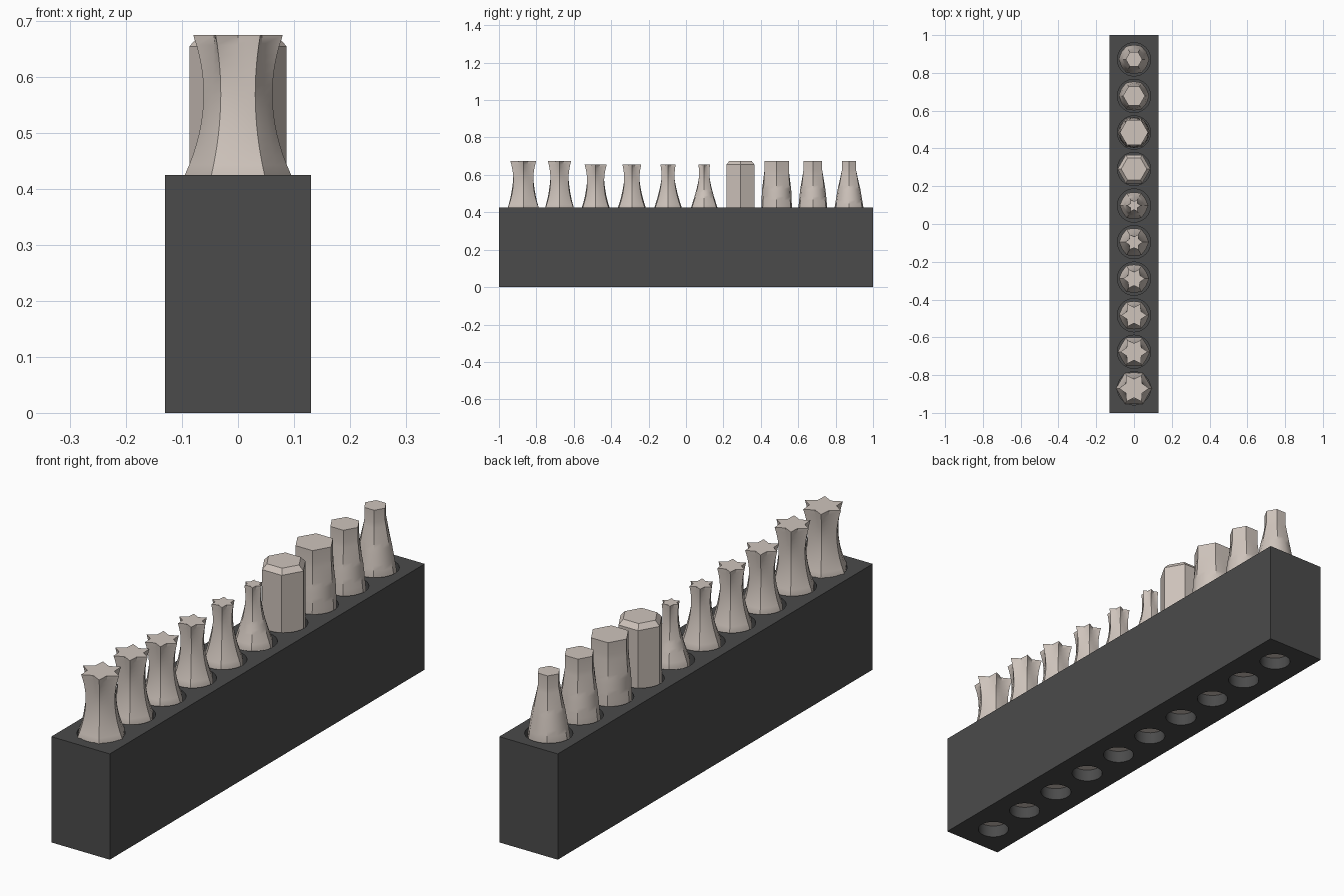
import bpy, bmesh, math

cube = bpy.data.objects.get("Cube")
if cube:
    bpy.data.objects.remove(cube, do_unlink=True)


def material(name, rgb):
    mat = bpy.data.materials.new(name)
    mat.use_nodes = True
    mat.diffuse_color = (*rgb, 1)
    mat.node_tree.nodes["Principled BSDF"].inputs["Base Color"].default_value = (*rgb, 1)
    return mat


DARK = material("dark grey plastic", (0.07, 0.07, 0.07))
STEEL = material("warm pale steel", (0.62, 0.55, 0.50))
DECK = 0.425          # top of the holder
FLOOR = 0.05          # where the bits rest inside it


def make_object(name, bm, mat):
    bmesh.ops.recalc_face_normals(bm, faces=bm.faces)
    mesh = bpy.data.meshes.new(name)
    bm.to_mesh(mesh)
    bm.free()
    mesh.materials.append(mat)
    ob = bpy.data.objects.new(name, mesh)
    bpy.context.collection.objects.link(ob)
    return ob


def loft(bm, y, rings, count):
    """Skin rings of (z, tip radius, valley radius), alternating tips and valleys."""
    previous = None
    for z, tip, valley in rings:
        ring = []
        for i in range(count):
            a = math.tau * i / count
            r = valley if i % 2 else tip
            ring.append(bm.verts.new((r * math.cos(a), y + r * math.sin(a), z)))
        if previous:
            for i in range(count):
                j = (i + 1) % count
                bm.faces.new((previous[i], previous[j], ring[j], ring[i]))
        else:
            bm.faces.new(ring[::-1])
        previous = ring
    bm.faces.new(previous)


def bezier(a, b, c, d, t):
    s = 1 - t
    return a * s**3 + 3 * b * s * s * t + 3 * c * s * t * t + d * t**3


def shank(base, flat):
    return [(FLOOR, base, base * flat)]


def star_rings(top, tip, base, flat):
    """Hexagonal foot, round waist, star-shaped tip."""
    rings = shank(base, flat)
    steps = 14
    for k in range(steps + 1):
        t = k / steps
        z = DECK + (top - DECK) * t
        rings.append((z, bezier(base, base * 0.6, tip * 0.63, tip, t),
                      bezier(base * flat, base * 0.6, tip * 0.63, tip * 0.62, t)))
    return rings


def hex_rings(top, tip, base, flat):
    """Round foot tapering into a short hexagonal prism."""
    rings = shank(base, flat)
    steps = 10
    for k in range(steps + 1):
        t = k / steps
        r = base + (tip - base) * t
        ratio = flat + (0.966 - flat) * min(1, t * 3)
        if t > 0.5:
            ratio = 0.966 - 0.1 * (t - 0.5) * 2
        rings.append((DECK + (top - 0.05 - DECK) * t, r, r * ratio))
    rings.append((top, tip, tip * 0.866))
    return rings


def chamfer_rings(top, tip, base, flat):
    """Straight hexagonal bar with a bevelled end."""
    return [(z, r, r * 0.866) for z, r in
            ((FLOOR, base), (DECK, base), (top - 0.02, base), (top, tip))]


# Bits from front to back: name, shape, top, tip radius, foot radius, foot flatness
BITS = [
    ("star_bit_1", star_rings, 0.675, 0.080, 0.095, 0.87),
    ("star_bit_2", star_rings, 0.675, 0.072, 0.086, 0.89),
    ("star_bit_3", star_rings, 0.655, 0.068, 0.080, 0.93),
    ("star_bit_4", star_rings, 0.655, 0.058, 0.080, 0.93),
    ("star_bit_5", star_rings, 0.655, 0.047, 0.079, 0.93),
    ("star_bit_6", star_rings, 0.655, 0.036, 0.076, 0.93),
    ("chamfered_hex_bit", chamfer_rings, 0.675, 0.068, 0.087, 0.87),
    ("hex_bit_large", hex_rings, 0.675, 0.075, 0.086, 0.95),
    ("hex_bit_medium", hex_rings, 0.675, 0.058, 0.081, 0.95),
    ("hex_bit_small", hex_rings, 0.675, 0.044, 0.081, 0.95),
]
ROW = [-0.87 + 0.1935 * i for i in range(len(BITS))]

for y, (name, shape, top, tip, base, flat) in zip(ROW, BITS):
    bm = bmesh.new()
    loft(bm, y, shape(top, tip, base, flat), 12)
    bit = make_object(name, bm, STEEL)
    bpy.ops.object.select_all(action="DESELECT")
    bit.select_set(True)
    bpy.context.view_layer.objects.active = bit
    bpy.ops.object.shade_smooth_by_angle(angle=math.radians(38))

# Holder block
bm = bmesh.new()
bmesh.ops.create_cube(bm, size=1)
for v in bm.verts:
    v.co = (v.co.x * 0.26, v.co.y * 2, (v.co.z + 0.5) * DECK)
holder = make_object("holder_block", bm, DARK)

# Stepped sockets: wide pocket from above, narrow hole from below
bm = bmesh.new()
for y in ROW:
    loft(bm, y, [(-0.1, 0.06, 0.06), (FLOOR, 0.06, 0.06),
                 (FLOOR, 0.088, 0.088), (0.6, 0.088, 0.088)], 32)
cutter = make_object("socket_cutter", bm, DARK)
cutter.hide_render = True

cut = holder.modifiers.new("sockets", "BOOLEAN")
cut.operation = "DIFFERENCE"
cut.solver = "EXACT"
cut.object = cutter
bpy.ops.object.select_all(action="DESELECT")
holder.select_set(True)
bpy.context.view_layer.objects.active = holder
bpy.ops.object.modifier_apply(modifier=cut.name)
bpy.data.objects.remove(cutter, do_unlink=True)
bpy.ops.object.shade_smooth_by_angle(angle=math.radians(30))
